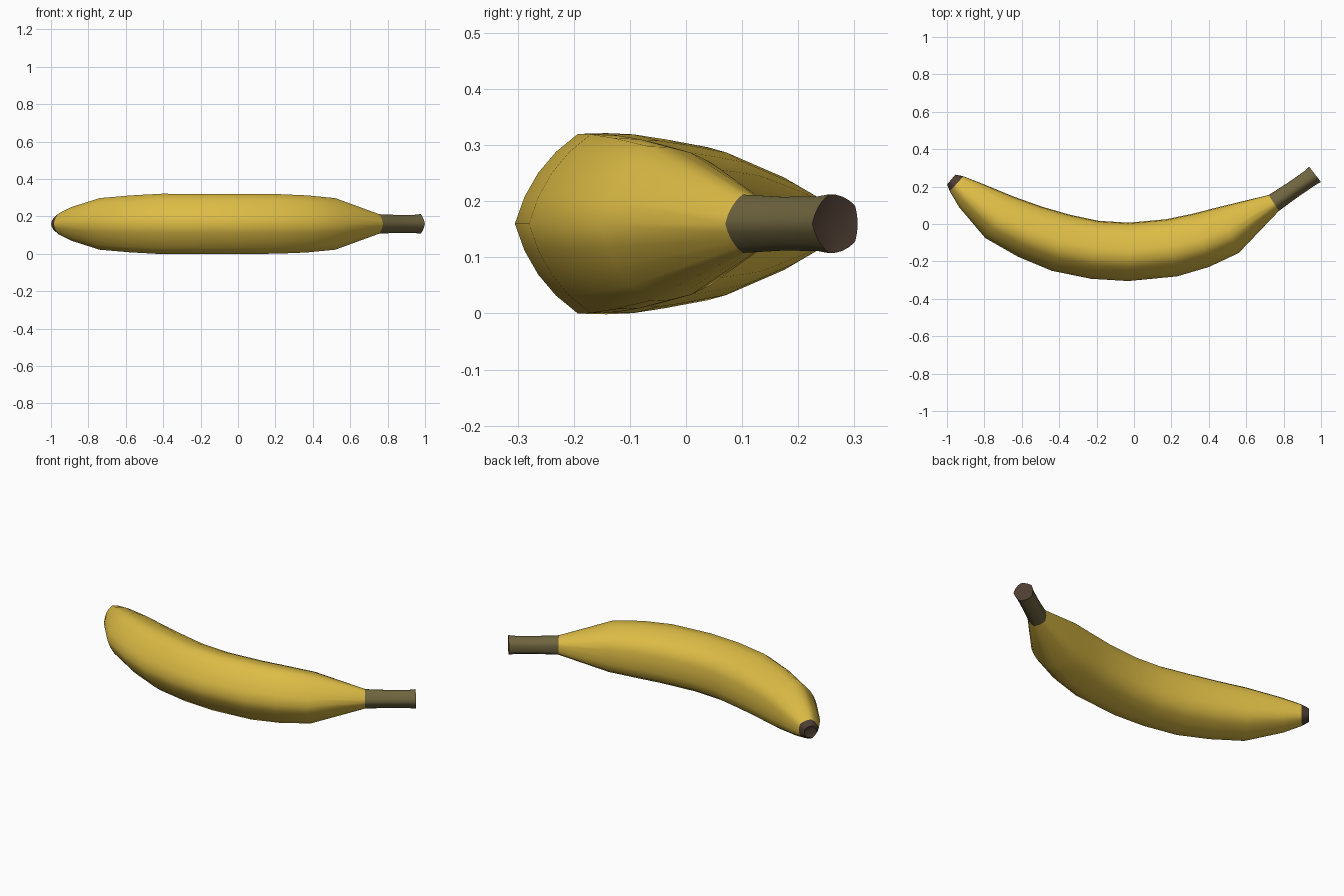
import bpy
import bmesh
import math
from mathutils import Vector

cube = bpy.data.objects.get("Cube")
if cube:
    bpy.data.objects.remove(cube, do_unlink=True)

SIDES, STEPS = 5, 4      # five ridges, segments per bulging side
BULGE = 0.11             # side bulge relative to radius
MID_Z = 0.16
INNER = math.cos(math.pi / SIDES) + BULGE


def material(name, color):
    mat = bpy.data.materials.new(name)
    mat.use_nodes = True
    mat.diffuse_color = (*color, 1)
    bsdf = next(n for n in mat.node_tree.nodes if n.type == 'BSDF_PRINCIPLED')
    bsdf.inputs["Base Color"].default_value = (*color, 1)
    bsdf.inputs["Roughness"].default_value = 0.6
    return mat


yellow = material("ripe yellow", (0.72, 0.50, 0.06))
olive = material("olive brown", (0.16, 0.13, 0.05))
brown = material("dark brown", (0.075, 0.047, 0.033))


def corner(i):
    a = math.tau * i / SIDES
    return Vector((math.cos(a), math.sin(a)))


# Unit cross-section: pentagon with rounded sides, first ridge facing outward
profile = []
for i in range(SIDES):
    a, b = corner(i), corner(i + 1)
    out = (a + b).normalized()
    for s in range(STEPS):
        t = s / STEPS
        profile.append(a.lerp(b, t) + out * BULGE * 4 * t * (1 - t))


def loft(name, sections, side_mat, cap_mat=None):
    """Skin sections given as (outer ridge xy, inner side xy); cap the last one."""
    bm = bmesh.new()
    rings, centres = [], []
    for ox, oy, ix, iy in sections:
        outer, inner = Vector((ox, oy, MID_Z)), Vector((ix, iy, MID_Z))
        radius = (outer - inner).length / (1 + INNER)
        u = (outer - inner).normalized()
        c = outer - u * radius
        centres.append(c)
        rings.append([bm.verts.new(c + u * p.x * radius
                                   + Vector((0, 0, p.y * radius * 1.035)))
                      for p in profile])
    n = len(profile)
    for r0, r1 in zip(rings, rings[1:]):
        for k in range(n):
            bm.faces.new((r0[k], r0[(k + 1) % n], r1[(k + 1) % n], r1[k]))
    if cap_mat:
        # Slightly sunken end
        inward = (centres[-2] - centres[-1]).normalized()
        hub = bm.verts.new(centres[-1] + inward * 0.012)
        for k in range(n):
            f = bm.faces.new((rings[-1][k], rings[-1][(k + 1) % n], hub))
            f.material_index = 1
    bmesh.ops.recalc_face_normals(bm, faces=bm.faces)
    # Open tubes may come out reversed: check against the first section centre
    bm.faces.ensure_lookup_table()
    f = bm.faces[0]
    if f.normal.dot(f.calc_center_median() - centres[0]) < 0:
        bmesh.ops.reverse_faces(bm, faces=bm.faces)
    mesh = bpy.data.meshes.new(name)
    bm.to_mesh(mesh)
    bm.free()
    mesh.materials.append(side_mat)
    mesh.materials.append(cap_mat or side_mat)
    mesh.shade_smooth()
    mesh.set_sharp_from_angle(angle=math.radians(60))
    obj = bpy.data.objects.new(name, mesh)
    bpy.context.collection.objects.link(obj)
    return obj


stem_base = (0.775, 0.07, 0.72, 0.155)
tip_base = (-0.985, 0.175, -0.912, 0.255)

# Curved peel
loft("peel", [
    stem_base,
    (0.56, -0.155, 0.45, 0.09),
    (0.40, -0.23, 0.315, 0.055),
    (0.23, -0.28, 0.17, 0.025),
    (-0.03, -0.305, -0.03, 0.007),
    (-0.23, -0.293, -0.19, 0.017),
    (-0.44, -0.25, -0.345, 0.05),
    (-0.62, -0.175, -0.49, 0.092),
    (-0.795, -0.075, -0.64, 0.145),
    (-0.935, 0.09, -0.815, 0.217),
    tip_base,
], yellow)

# Stem with flared cut end
loft("stem", [
    stem_base,
    (0.87, 0.14, 0.82, 0.219),
    (0.965, 0.205, 0.912, 0.283),
    (0.999, 0.225, 0.937, 0.306),
], olive, brown)

# Dark blossom end
loft("blossom_tip", [
    tip_base,
    (-0.999, 0.212, -0.955, 0.264),
], brown, brown)
